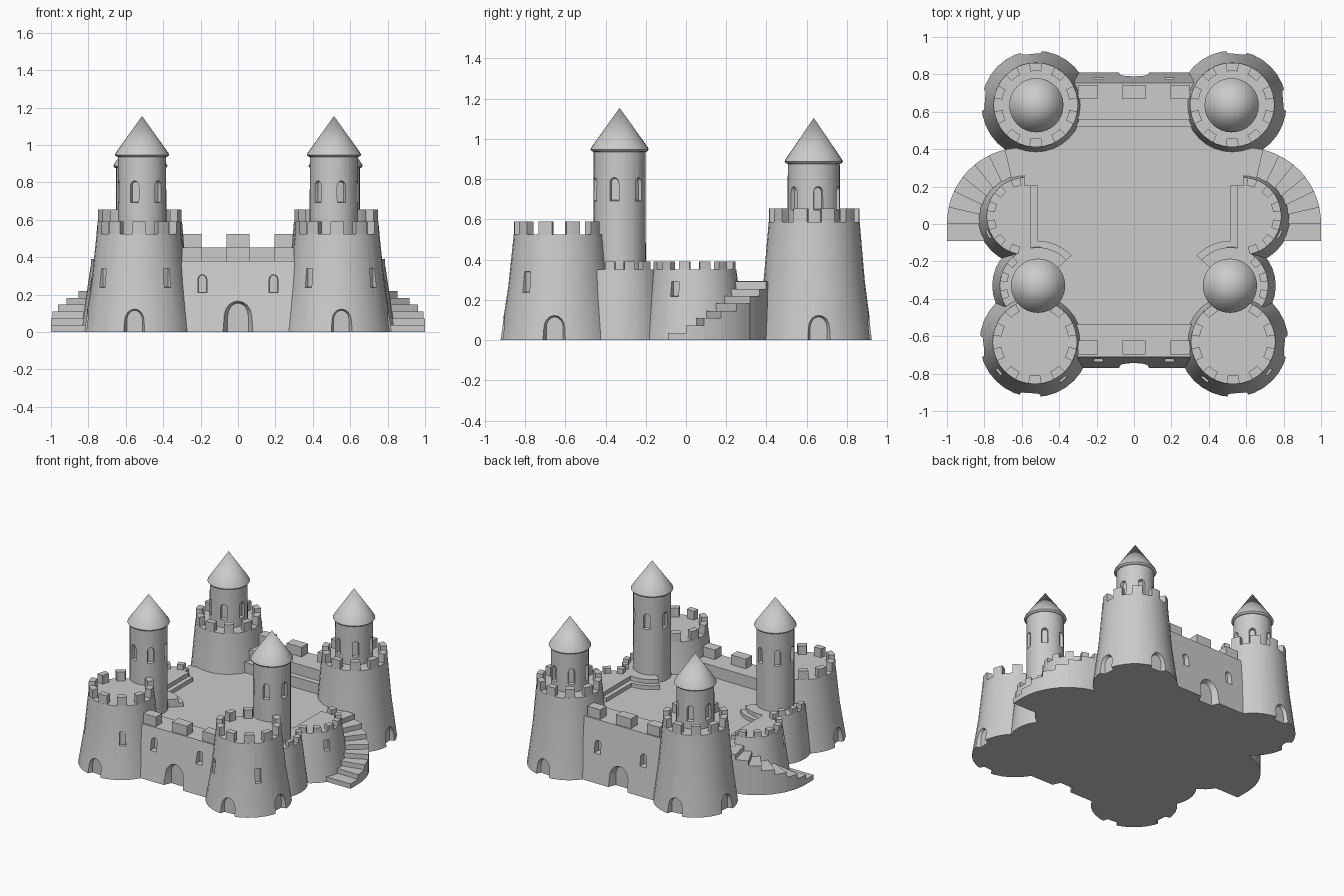
import bpy, bmesh
from math import sin, cos, pi, radians

if "Cube" in bpy.data.objects:
    bpy.data.objects.remove(bpy.data.objects["Cube"])

SEG = 32


def loft(bm, a, b):
    """Closed solid between two rings of 3D points."""
    va, vb = [bm.verts.new(p) for p in a], [bm.verts.new(p) for p in b]
    n = len(va)
    bm.faces.new(va[::-1])
    bm.faces.new(vb)
    for i in range(n):
        j = (i + 1) % n
        bm.faces.new((va[i], va[j], vb[j], vb[i]))


def slab(bm, pts, z0, z1):
    loft(bm, [(x, y, z0) for x, y in pts], [(x, y, z1) for x, y in pts])


def rect(x0, x1, y0, y1):
    return [(x0, y0), (x1, y0), (x1, y1), (x0, y1)]


def sector(c, r0, r1, a0, a1, n=4):
    """Outline of a ring sector, angles in degrees."""
    angs = [radians(a0 + (a1 - a0) * i / n) for i in range(n + 1)]
    return ([(c[0] + r1 * cos(a), c[1] + r1 * sin(a)) for a in angs] +
            [(c[0] + r0 * cos(a), c[1] + r0 * sin(a)) for a in reversed(angs)])


def lathe(bm, c, prof):
    """Round solid from (radius, z) rows; a zero radius makes a point."""
    rows = []
    for r, z in prof:
        if r == 0:
            rows.append([bm.verts.new((c[0], c[1], z))])
        else:
            rows.append([bm.verts.new((c[0] + r * cos(2 * pi * i / SEG),
                                       c[1] + r * sin(2 * pi * i / SEG), z)) for i in range(SEG)])
    for lo, hi in zip(rows, rows[1:]):
        for i in range(SEG):
            j = (i + 1) % SEG
            if len(hi) == 1:
                bm.faces.new((lo[i], lo[j], hi[0]))
            else:
                bm.faces.new((lo[i], lo[j], hi[j], hi[i]))
    if len(rows[0]) > 1:
        bm.faces.new(rows[0][::-1])
    if len(rows[-1]) > 1:
        bm.faces.new(rows[-1])


def opening(bm, c, az, r0, r1, w, z0, z1, arch=True, s0=0.75, s1=1.1):
    """Splayed cutter pointing outwards from c at azimuth az."""
    h, zm = w / 2, (z0 + z1) / 2 if z0 > 0 else 0
    if arch:
        zs = z1 - h
        prof = [(h, z0)] + [(h * cos(t), zs + h * sin(t)) for t in
                            [pi * i / 8 for i in range(9)]] + [(-h, z0)]
    else:
        prof = [(h, z0), (h, z1), (-h, z1), (-h, z0)]
    a = radians(az)

    def ring(r, s):
        k = 1 + (s - 1) * 0.4
        return [(c[0] + r * cos(a) - u * s * sin(a), c[1] + r * sin(a) + u * s * cos(a),
                 zm + (z - zm) * k) for u, z in prof]
    loft(bm, ring(r0, s0), ring(r1, s1))


def make(name, bm, mirror=True, cut=None):
    bmesh.ops.recalc_face_normals(bm, faces=bm.faces)
    me = bpy.data.meshes.new(name)
    bm.to_mesh(me)
    bm.free()
    ob = bpy.data.objects.new(name, me)
    bpy.context.collection.objects.link(ob)
    bpy.ops.object.select_all(action='DESELECT')
    ob.select_set(True)
    bpy.context.view_layer.objects.active = ob
    if cut:
        cutter = make(name + "_cutter", cut, False)
        cutter.hide_render = True
        ob.select_set(True)
        cutter.select_set(False)
        bpy.context.view_layer.objects.active = ob
        m = ob.modifiers.new("openings", 'BOOLEAN')
        m.object, m.operation, m.solver = cutter, 'DIFFERENCE', 'EXACT'
        bpy.ops.object.modifier_apply(modifier=m.name)
        bpy.data.objects.remove(cutter)
    bpy.ops.object.shade_smooth_by_angle(angle=radians(30))
    if mirror:
        m = ob.modifiers.new("mirror", 'MIRROR')
        m.use_mirror_merge = False
    return ob


def merlons(name, c, r0, r1, z0, z1, angles, width):
    bm = bmesh.new()
    for a in angles:
        slab(bm, sector(c, r0, r1, a - width / 2, a + width / 2), z0 - 0.01, z1)
    make(name, bm)


# corner towers with doors, windows and battlements
for name, c, rt, rb, h, sgn in (("front_tower", (0.53, -0.63), 0.226, 0.295, 0.525, -1),
                                ("back_tower", (0.525, 0.637), 0.226, 0.29, 0.588, 1)):
    bm, cut = bmesh.new(), bmesh.new()
    lathe(bm, c, [(rb, 0), (rb - (rb - rt) * 0.6, h * 0.5), (rt, h)])
    for az in (5, 85):
        opening(cut, c, sgn * az, rb - 0.04, rb + 0.03, 0.13, -0.02, 0.135, s0=0.65)
    if sgn < 0:
        for az in (-40, -127):
            opening(cut, c, az, 0.235, 0.3, 0.05, 0.235, 0.345, arch=False)
    make(name, bm, cut=cut)
    merlons(name + "_battlement", c, rt - 0.045, rt - 0.001, h, h + 0.066,
            [18 + 36 * i for i in range(10)], 18)

# slim turrets with arched windows and cone roofs
for name, c, z0, eave, tip, wz, az0 in (("tall_turret", (0.513, -0.33), 0, 0.945, 1.155, 0.69, -12),
                                        ("back_turret", (0.522, 0.635), 0.5, 0.885, 1.105, 0.645, 10)):
    bm, cut = bmesh.new(), bmesh.new()
    lathe(bm, c, [(0.131, z0), (0.129, eave)])
    for i in range(6):
        opening(cut, c, az0 + 60 * i, 0.108, 0.15, 0.05, wz, wz + 0.12)
    make(name, bm, cut=cut)
    bm = bmesh.new()
    lathe(bm, c, [(0.12, eave - 0.012), (0.138, eave - 0.006), (0.145, eave + 0.002),
                  (0.14, eave + 0.014), (0, tip)])
    make(name + "_roof", bm)

# low round bastion under the tall turret
c = (0.513, -0.33)
bm = bmesh.new()
lathe(bm, c, [(0.245, 0), (0.205, 0.352)])
# keep only the part on the outer side of the courtyard edge
bmesh.ops.bisect_plane(bm, geom=bm.verts[:] + bm.edges[:] + bm.faces[:], plane_co=(0.5, 0, 0),
                       plane_no=(-1, 0, 0), clear_outer=True)
bmesh.ops.holes_fill(bm, edges=[e for e in bm.edges if e.is_boundary])
make("turret_bastion", bm)
merlons("turret_bastion_battlement", c, 0.165, 0.204, 0.352, 0.39, [-42, -14, 14, 42], 14)

# side bastion with window
c = (0.58, 0.042)
bm, cut = bmesh.new(), bmesh.new()
lathe(bm, c, [(0.26, 0), (0.208, 0.352)])
opening(cut, c, -26, 0.2, 0.27, 0.05, 0.215, 0.295, arch=False)
bmesh.ops.bisect_plane(bm, geom=bm.verts[:] + bm.edges[:] + bm.faces[:], plane_co=(0.585, 0, 0),
                       plane_no=(-1, 0, 0), clear_outer=True)
bmesh.ops.holes_fill(bm, edges=[e for e in bm.edges if e.is_boundary])
make("side_bastion", bm, cut=cut)
merlons("side_bastion_battlement", c, 0.165, 0.207, 0.352, 0.39,
        [-72, -43, -14, 15, 44, 75], 15)

# inner steps up to the bastions
bm = bmesh.new()
for x, r, z in ((0.55, 0.205, 0.352), (0.517, 0.24, 0.322)):
    slab(bm, rect(x, 0.6, -0.2, 0.205), 0.28, z)
    slab(bm, sector((0.513, -0.33), 0.1, r, 70, 138, 8), 0.28, z)
make("bastion_steps", bm)

# curved outer staircase
bm = bmesh.new()
rise = 0.292 / 8
slab(bm, rect(0.76, 1.0, -0.09, 0.0), 0, rise)
for i in range(7):
    a = 90 * i / 7
    slab(bm, sector((0.6, 0.0), 0.16, 0.4 + 0.008 * i / 6, a, a + 90 / 7, 3), 0, rise * (i + 2))
make("outer_stairs", bm)

# raised courtyard
bm = bmesh.new()
slab(bm, rect(-0.603, 0.603, -0.6, 0.6), 0, 0.293)
make("courtyard", bm, mirror=False)

# front and back curtain walls with gate, windows and merlons
for name, s, inner, top, base, h in (("front_wall", -1, 0.535, 0.71, 0.77, 0.38),
                                     ("back_wall", 1, 0.56, 0.755, 0.81, 0.452)):
    bm, cut = bmesh.new(), bmesh.new()
    loft(bm, [(x, s * y, 0) for x, y in rect(-0.4, 0.4, inner, base)],
         [(x, s * y, h) for x, y in rect(-0.4, 0.4, inner, top)])
    opening(cut, (0, 0), s * 90, base - 0.055, base + 0.03, 0.17, -0.02, 0.18, s0=0.65)
    for x in (-0.19, 0.19):
        opening(cut, (x, 0), s * 90, top - 0.015, base + 0.02, 0.055, 0.21, 0.31)
    make(name, bm, mirror=False, cut=cut)
    bm = bmesh.new()
    o = top - 0.012
    for x0, x1 in ((-0.3, -0.195), (-0.062, 0.062), (0.195, 0.3)):
        slab(bm, [(x, s * y) for x, y in rect(x0, x1, o - 0.075, o)], h - 0.01, h + 0.072)
    make(name + "_merlons", bm, mirror=False)

# lower step in front of the back wall walkway
bm = bmesh.new()
slab(bm, rect(-0.4, 0.4, 0.518, 0.57), 0.28, 0.372)
make("back_wall_step", bm, mirror=False)
